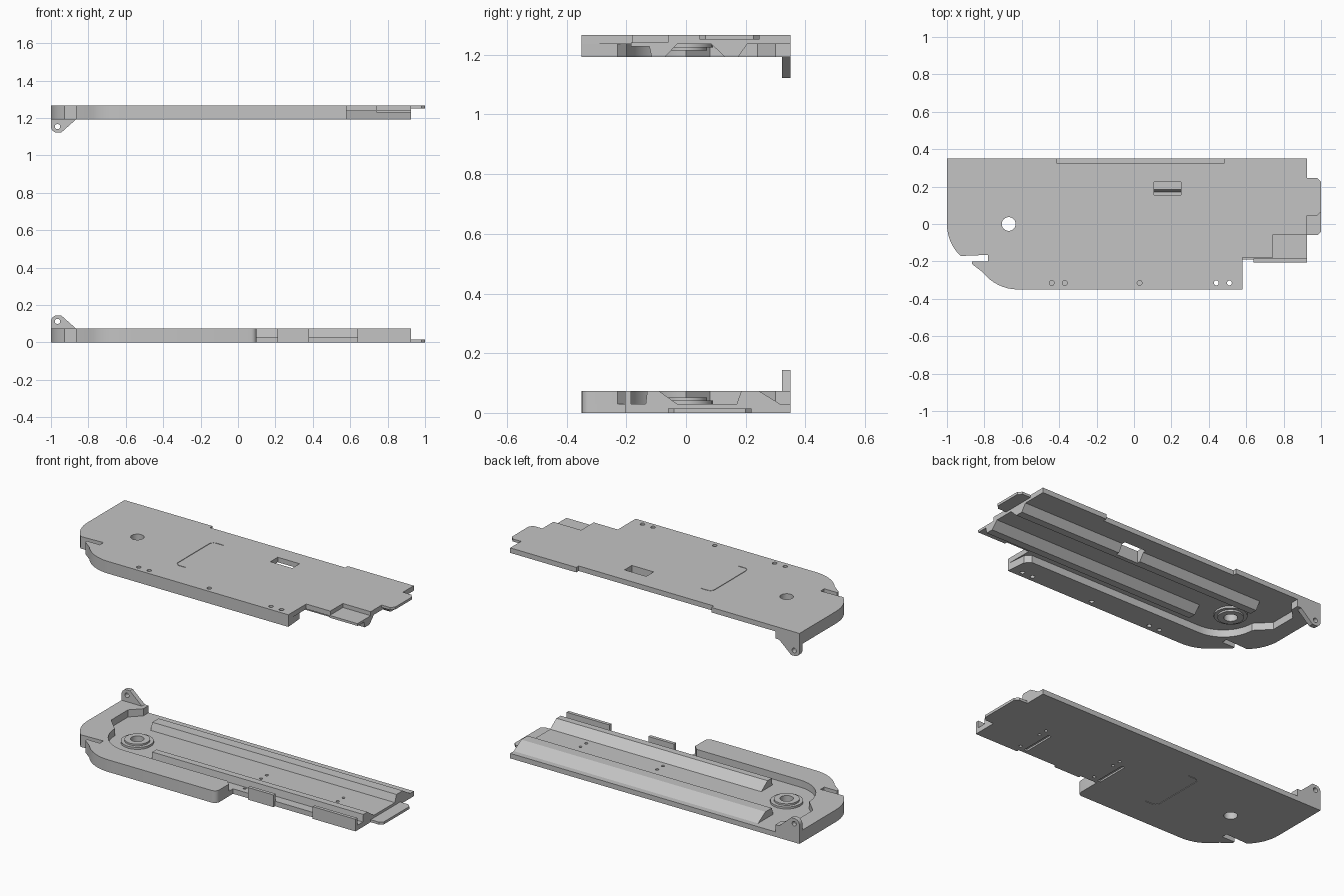
import bpy, bmesh
from math import sin, cos, radians

cube = bpy.data.objects.get("Cube")
if cube:
    bpy.data.objects.remove(cube)

grey = bpy.data.materials.new("light_grey")
grey.use_nodes = True
COLOUR = (0.55, 0.55, 0.55, 1)
grey.diffuse_color = COLOUR
grey.node_tree.nodes["Principled BSDF"].inputs["Base Color"].default_value = COLOUR

HEIGHT = 1.266           # top of the upper half
PLATE, RIM = 0.03, 0.073  # levels measured from each half's outer face


def arc(cx, cy, rx, ry, a0, a1, n=10):
    steps = [radians(a0 + (a1 - a0) * i / n) for i in range(n + 1)]
    return [(cx + rx * cos(a), cy + ry * sin(a)) for a in steps]


def rect(x0, x1, y0, y1):
    return [(x0, y0), (x1, y0), (x1, y1), (x0, y1)]


def add_prism(bm, pts, lo, hi, axis):
    """Extrude a 2D outline along x, y or z."""
    place = {"x": lambda a, b, d: (d, a, b),
             "y": lambda a, b, d: (a, d, b),
             "z": lambda a, b, d: (a, b, d)}[axis]
    face = bm.faces.new([bm.verts.new(place(a, b, lo)) for a, b in pts])
    geo = bmesh.ops.extrude_face_region(bm, geom=[face])["geom"]
    shift = place(0, 0, hi - lo)
    bmesh.ops.translate(bm, vec=shift, verts=[v for v in geo if isinstance(v, bmesh.types.BMVert)])


def build(name, prisms, flip, cutter=None):
    """Make one part from prisms; the upper half is turned upside down."""
    bm = bmesh.new()
    for p in prisms:
        add_prism(bm, *p)
    if flip:
        for v in bm.verts:
            v.co.z = HEIGHT - v.co.z
    bmesh.ops.recalc_face_normals(bm, faces=bm.faces)
    mesh = bpy.data.meshes.new(name)
    bm.to_mesh(mesh)
    bm.free()
    ob = bpy.data.objects.new(name, mesh)
    bpy.context.collection.objects.link(ob)
    mesh.materials.append(grey)
    if cutter:
        mod = ob.modifiers.new("cut", "BOOLEAN")
        mod.object, mod.operation, mod.solver = cutter, "DIFFERENCE", "EXACT"
        dg = bpy.context.evaluated_depsgraph_get()
        ob.data = bpy.data.meshes.new_from_object(ob.evaluated_get(dg))
        ob.modifiers.clear()
    bpy.ops.object.select_all(action="DESELECT")
    ob.select_set(True)
    bpy.context.view_layer.objects.active = ob
    bpy.ops.object.shade_smooth_by_angle(angle=radians(30))
    return ob


def circle(x, y, r):
    return arc(x, y, r, r, 0, 345, 23)


# Shared rounded end with its slot, from the back corner to the front edge
END = ([(-1, 0.35)] + arc(-0.78, 0, 0.22, 0.23, 180, 228, 8)
       + [(-0.78, -0.165), (-0.78, -0.2), (-0.865, -0.2), (-0.865, -0.215)]
       + arc(-0.62, -0.11, 0.24, 0.24, 218, 270, 8))
# Inner wall of the raised rim
INNER = (arc(-0.62, 0, 0.2, 0.2, 270, 180)
         + [(-0.9, 0.08), (-0.9, 0.24), (-0.84, 0.3), (-0.84, 0.35)])


def tab(y0, y1, c=0.02):
    return [(0.92, y0), (1 - c, y0), (1, y0 + c), (1, y1 - c), (1 - c, y1), (0.92, y1)]


def rail(x0, y0, y1, y2, y3):
    return ([(y0, PLATE), (y1, RIM), (y2, RIM), (y3, PLATE)], x0, 0.925, "x")


# Groove shaped like a bracket, a thin band around a rounded path
path = ([(-0.225, 0.183)] + arc(-0.27, 0.153, 0.03, 0.03, 90, 180, 5)
        + arc(-0.27, -0.143, 0.03, 0.03, 180, 270, 5) + [(-0.225, -0.173)])
inside = ([(-0.225, 0.179)] + arc(-0.27, 0.153, 0.026, 0.026, 90, 180, 5)
          + arc(-0.27, -0.143, 0.026, 0.026, 180, 270, 5) + [(-0.225, -0.169)])
GROOVE = (path + inside[::-1], -0.01, 0.003, "z")
PIVOT = (circle(-0.67, 0, 0.037), -0.1, 0.2, "z")
EAR_HOLE = (circle(-0.965, 0.112, 0.014), 0.2, 0.5, "y")
EAR = ([(-1, PLATE), (-1, 0.115)] + arc(-0.968, 0.112, 0.032, 0.032, 170, 90, 5)
       + [(-0.945, 0.144), (-0.865, RIM), (-0.865, PLATE)], 0.322, 0.35, "y")


def half(side, flip, outline, rim_end, tab_span, rails, cuts):
    cutter = build(side + "_cutter", [GROOVE, PIVOT, EAR_HOLE] + cuts, flip)
    cutter.hide_render = True
    build(side + "_plate", [(outline, 0, PLATE, "z")], flip, cutter)
    build(side + "_rim", [(END + rim_end + INNER, PLATE, RIM, "z")], flip, cutter)
    build(side + "_hinge_ear", [EAR], flip, cutter)
    build(side + "_end_tab", [(tab(*tab_span), 0, 0.015, "z")], flip)
    for name, r in zip(("front", "back"), rails):
        build(f"{side}_{name}_rail", [rail(*r)], flip, cutter)
    # Stepped ring around the pivot hole
    for i, (r, top) in enumerate(((0.09, 0.042), (0.07, 0.052))):
        build(f"{side}_pivot_ring_{i + 1}", [(circle(-0.67, 0, r), PLATE, top, "z")], flip, cutter)
    bpy.data.objects.remove(cutter)


# Lower half
lower_outline = END + [(0.07, -0.35)] + arc(0.07, -0.32, 0.03, 0.03, 270, 360, 4) + [
    (0.1, -0.19), (0.925, -0.19), (0.925, 0.35)]
lower_cuts = []
for x in (0.09, 0.6):
    lower_cuts.append((rect(x, x + 0.02, -0.17, 0.03), -0.01, 0.01, "z"))
    for y in (-0.15, 0.005, 0.06):
        lower_cuts.append((circle(x + 0.06, y, 0.009), -0.05, 0.05, "z"))
half("lower", False, lower_outline,
     [(0.07, -0.35)] + arc(0.07, -0.32, 0.03, 0.03, 270, 360, 4) + [(0.1, -0.23), (0.07, -0.2)],
     (-0.06, 0.22),
     [(-0.48, -0.135, -0.13, -0.09, -0.03), (-0.7, 0.17, 0.185, 0.245, 0.315)], lower_cuts)
for name, x0, x1 in (("middle", 0.21, 0.38), ("end", 0.64, 0.925)):
    build(f"lower_{name}_stop_block", [(rect(x0, x1, -0.205, -0.185), 0, RIM, "z")], False)

# Upper half, with an open step at the front right corner
upper_outline = END + [(0.58, -0.35), (0.58, -0.18), (0.74, -0.18), (0.74, -0.06), (0.925, -0.06),
                       (0.925, 0.35), (0.485, 0.35), (0.485, 0.327), (-0.415, 0.327), (-0.415, 0.35)]
upper_cuts = [(circle(x, -0.315, 0.013), -0.1, 0.2, "z") for x in (-0.44, -0.37, 0.03, 0.44, 0.51)]
upper_cuts.append((rect(0.107, 0.252, 0.155, 0.225), -0.1, 0.2, "z"))
half("upper", True, upper_outline, [(0.58, -0.35), (0.57, -0.23), (0.54, -0.2)], (0.045, 0.247),
     [(-0.48, -0.125, -0.115, -0.07, -0.03), (-0.7, 0.085, 0.13, 0.175, 0.205)], upper_cuts)
build("upper_step_shelf", [(rect(0.74, 0.925, -0.185, -0.06), 0.024, PLATE + 0.008, "z")], True)
